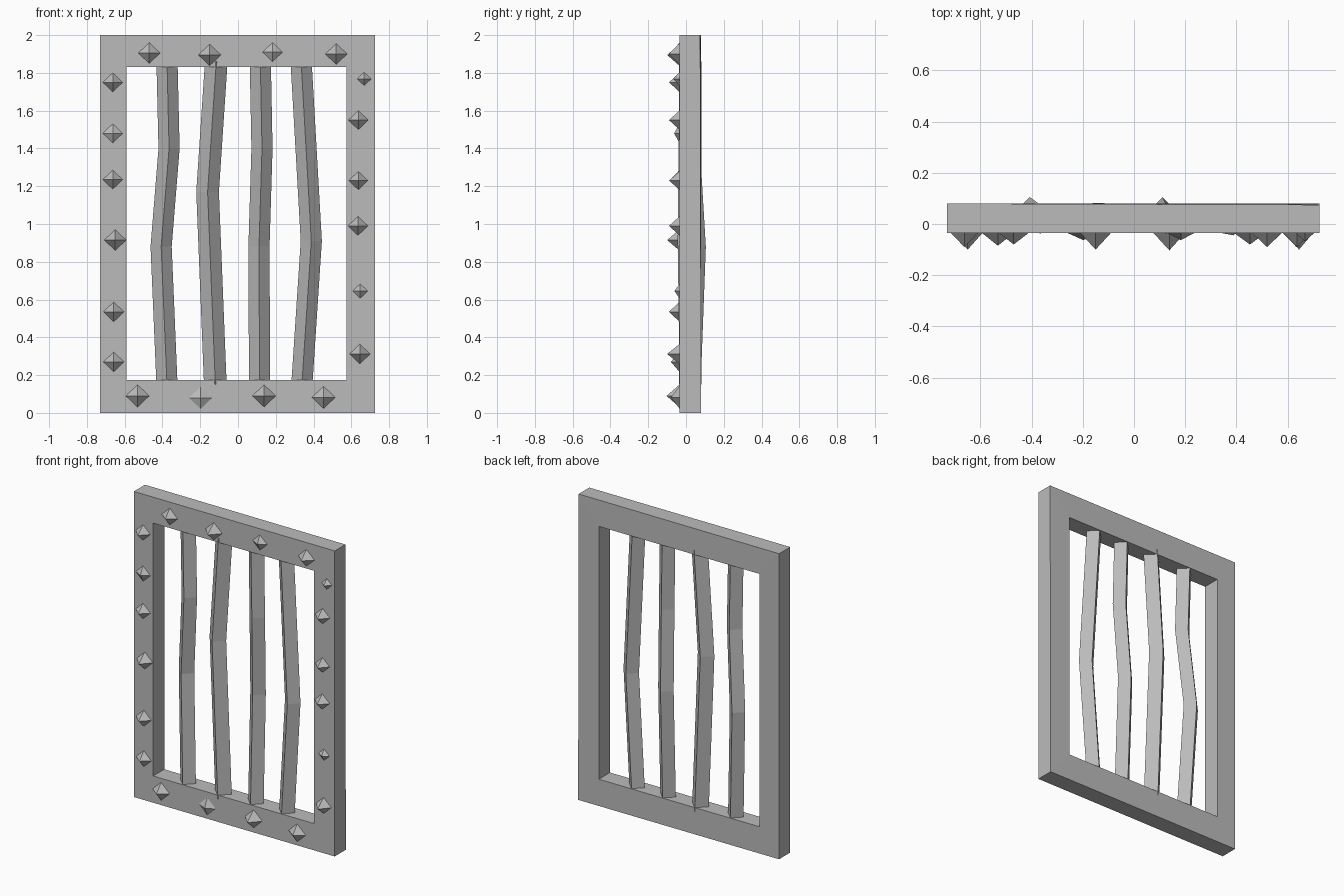
import bpy, bmesh

cube = bpy.data.objects.get("Cube")
if cube:
    bpy.data.objects.remove(cube, do_unlink=True)

# Single dull iron colour
iron = bpy.data.materials.new("grey_iron")
iron.use_nodes = True
iron.diffuse_color = (0.5, 0.5, 0.5, 1)
iron.node_tree.nodes["Principled BSDF"].inputs["Base Color"].default_value = iron.diffuse_color

FRONT, BACK = -0.035, 0.08


def finish(name, bm):
    bmesh.ops.recalc_face_normals(bm, faces=bm.faces)
    mesh = bpy.data.meshes.new(name)
    bm.to_mesh(mesh)
    bm.free()
    mesh.materials.append(iron)
    obj = bpy.data.objects.new(name, mesh)
    bpy.context.collection.objects.link(obj)
    return obj


def bridge(bm, a, b):
    """Join two closed rings of vertices with quads."""
    for i in range(len(a)):
        j = (i + 1) % len(a)
        bm.faces.new((a[i], a[j], b[j], b[i]))


# Rectangular frame, mitred at the corners
def rectangle(bm, x0, x1, z0, z1, y):
    return [bm.verts.new((x, y, z)) for x, z in ((x0, z0), (x1, z0), (x1, z1), (x0, z1))]


bm = bmesh.new()
outer, inner = (-0.73, 0.725, 0, 2), (-0.59, 0.575, 0.175, 1.83)
rings = [rectangle(bm, *outer, FRONT), rectangle(bm, *outer, BACK),
         rectangle(bm, *inner, BACK), rectangle(bm, *inner, FRONT)]
for k in range(4):
    bridge(bm, rings[k], rings[(k + 1) % 4])
rings[1][2].co.y -= 0.005  # slightly dented back corner
finish("frame", bm)


# Bent bars with a diamond section, running into the frame
def bar(name, path, half=0.056):
    bm = bmesh.new()
    sections = []
    for x, y, z in path:
        sections.append([bm.verts.new((x + dx * half, y + dy * half, z))
                         for dx, dy in ((-1, 0), (0, -1), (1, 0), (0, 1))])
    for a, b in zip(sections, sections[1:]):
        bridge(bm, a, b)
    bm.faces.new(sections[0])
    bm.faces.new(sections[-1])
    finish(name, bm)


LOW, HIGH, MID = 0.15, 1.86, 0.022
bar("bar_outer_right", [(-0.376, MID, LOW), (-0.407, 0.049, 0.88),
                        (-0.365, 0.018, 1.4), (-0.376, MID, HIGH)])
bar("bar_inner_right", [(-0.12, MID, LOW), (-0.161, MID, 1.17), (-0.115, MID, HIGH)], 0.06)
bar("bar_inner_left", [(0.114, MID, LOW), (0.111, 0.049, 0.88),
                       (0.127, 0.018, 1.4), (0.118, MID, HIGH)])
bar("bar_outer_left", [(0.338, MID, LOW), (0.388, 0.012, 0.91), (0.334, MID, HIGH)])


# Four-sided pyramid studs: x, z, half width, height
def stud(name, x, z, r, h):
    bm = bmesh.new()
    base = [bm.verts.new((x + dx * r, FRONT, z + dz * r * 0.95))
            for dx, dz in ((-1, 0), (0, -1), (1, 0), (0, 1))]
    tip = bm.verts.new((x, FRONT - h, z))
    for i in range(4):
        bm.faces.new((base[i], base[(i + 1) % 4], tip))
    bm.faces.new(base)
    finish(name, bm)


studs = {
    "top": [(-0.47, 1.905, 0.058, 0.045), (-0.15, 1.895, 0.06, 0.065),
            (0.183, 1.91, 0.053, 0.028), (0.52, 1.9, 0.058, 0.055)],
    "right": [(-0.663, 1.75, 0.053, 0.055), (-0.663, 1.48, 0.053, 0.028),
              (-0.663, 1.235, 0.053, 0.05), (-0.65, 0.915, 0.058, 0.065),
              (-0.658, 0.535, 0.055, 0.055), (-0.658, 0.27, 0.055, 0.045)],
    "left": [(0.668, 1.768, 0.037, 0.032), (0.637, 1.55, 0.053, 0.055),
             (0.637, 1.23, 0.051, 0.055), (0.635, 0.99, 0.053, 0.055),
             (0.647, 0.645, 0.04, 0.026), (0.645, 0.312, 0.055, 0.065)],
    "bottom": [(-0.532, 0.09, 0.062, 0.05), (-0.198, 0.08, 0.062, 0.028),
               (0.138, 0.09, 0.062, 0.068), (0.453, 0.082, 0.062, 0.045)],
}
for side, row in studs.items():
    for n, values in enumerate(row, 1):
        stud(f"stud_{side}_{n}", *values)
